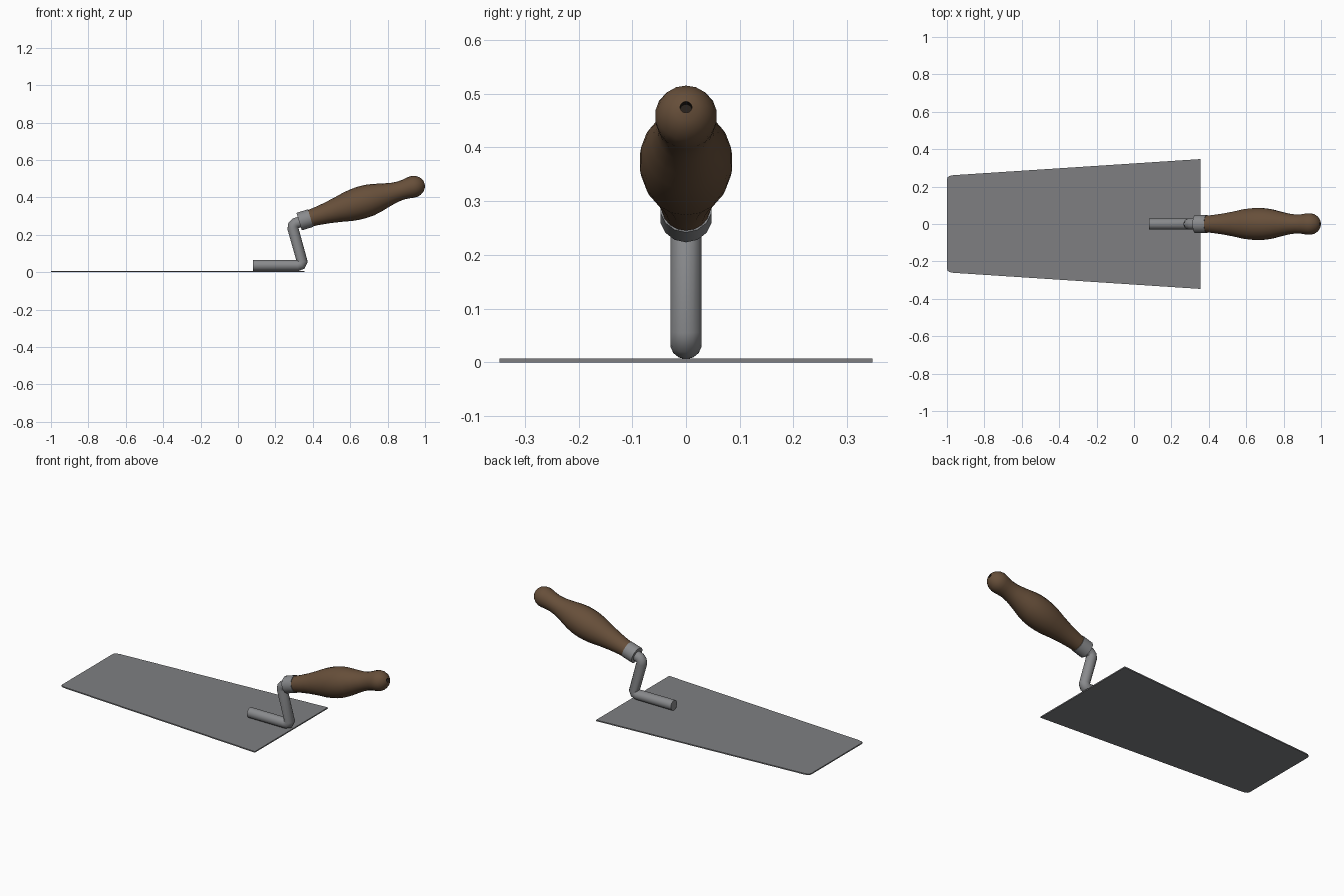
import bpy, bmesh, math
from mathutils import Vector

if "Cube" in bpy.data.objects:
    bpy.data.objects.remove(bpy.data.objects["Cube"])


def material(name, rgb):
    m = bpy.data.materials.new(name)
    m.diffuse_color = (*rgb, 1)
    m.use_nodes = True
    m.node_tree.nodes["Principled BSDF"].inputs["Base Color"].default_value = m.diffuse_color
    return m


STEEL = material("blade_steel", (0.21, 0.213, 0.222))
TANG = material("tang_steel", (0.25, 0.255, 0.265))
WOOD = material("brown_wood", (0.135, 0.078, 0.042))
DARK = material("dark_hole", (0.02, 0.014, 0.01))


def finish(name, bm, mats, angle=40):
    bmesh.ops.recalc_face_normals(bm, faces=bm.faces)
    me = bpy.data.meshes.new(name)
    bm.to_mesh(me)
    bm.free()
    for m in mats:
        me.materials.append(m)
    ob = bpy.data.objects.new(name, me)
    bpy.context.collection.objects.link(ob)
    bpy.ops.object.select_all(action='DESELECT')
    ob.select_set(True)
    bpy.context.view_layer.objects.active = ob
    bpy.ops.object.shade_smooth_by_angle(angle=math.radians(angle))
    return ob


def sweep(name, path, sides, mats, dark_rings=99, angle=40):
    """Round tube through (x, z, radius) points lying in the y = 0 plane."""
    bm = bmesh.new()
    pts = [Vector((x, 0, z)) for x, z, r in path]
    rings = []
    for i, p in enumerate(pts):
        dirs = []
        if i > 0:
            dirs.append((p - pts[i - 1]).normalized())
        if i < len(pts) - 1:
            dirs.append((pts[i + 1] - p).normalized())
        t = sum(dirs, Vector())
        if t.length < 0.1:
            t = dirs[0]
        t.normalize()
        if i >= dark_rings:          # the pit runs back along the axis
            t = (pts[-2] - pts[0]).normalized()
        n = Vector((-t.z, 0, t.x))
        r = path[i][2]
        rings.append([bm.verts.new(p + r * (math.cos(a) * n + Vector((0, math.sin(a) * 1, 0))))
                      for a in (2 * math.pi * k / sides for k in range(sides))])
    for i, (a, b) in enumerate(zip(rings, rings[1:])):
        for k in range(sides):
            f = bm.faces.new((a[k], a[k - 1], b[k - 1], b[k]))
            f.material_index = int(i >= dark_rings)
    bm.faces.new(rings[0])
    bm.faces.new(rings[-1]).material_index = int(dark_rings < 99)
    return finish(name, bm, mats, angle)


# Blade: thin tapered plate with slightly rounded front corners
half = [(0.355, 0.347), (-0.965, 0.261), (-0.985, 0.257), (-0.997, 0.25), (-1.0, 0.238)]
outline = half + [(x, -y) for x, y in reversed(half)]
bm = bmesh.new()
face = bm.faces.new([bm.verts.new((x, y, 0)) for x, y in outline])
ext = bmesh.ops.extrude_face_region(bm, geom=[face])
bmesh.ops.translate(bm, vec=(0, 0, 0.007),
                    verts=[v for v in ext["geom"] if isinstance(v, bmesh.types.BMVert)])
finish("blade", bm, [STEEL], 30)

# Cranked tang
tang = [(0.08, 0.036), (0.318, 0.036), (0.336, 0.041), (0.343, 0.057),
        (0.294, 0.232), (0.296, 0.249), (0.308, 0.261), (0.34, 0.272)]
sweep("tang", [(x, z, 0.03) for x, z in tang], 14, [TANG], angle=50)

# Handle axis, tilted up toward the rear
TILT = math.radians(17)


def on_axis(t, r):
    return (0.388 + t * math.cos(TILT), 0.289 + t * math.sin(TILT), r)


# Ferrule collar
sweep("ferrule", [on_axis(-0.064, 0.049), on_axis(0.0, 0.049)], 14, [TANG])

# Turned wooden handle with a small hole in the end knob
profile = [(-0.01, 0.045), (0.03, 0.048), (0.09, 0.056), (0.15, 0.067), (0.21, 0.08),
           (0.25, 0.085), (0.285, 0.087), (0.33, 0.085), (0.37, 0.078), (0.42, 0.065),
           (0.47, 0.054), (0.505, 0.051), (0.535, 0.053), (0.56, 0.057), (0.58, 0.058),
           (0.6, 0.053), (0.62, 0.04), (0.631, 0.025), (0.636, 0.011), (0.618, 0.011)]
sweep("handle", [on_axis(t, r) for t, r in profile], 18, [WOOD, DARK],
      dark_rings=len(profile) - 2, angle=50)
